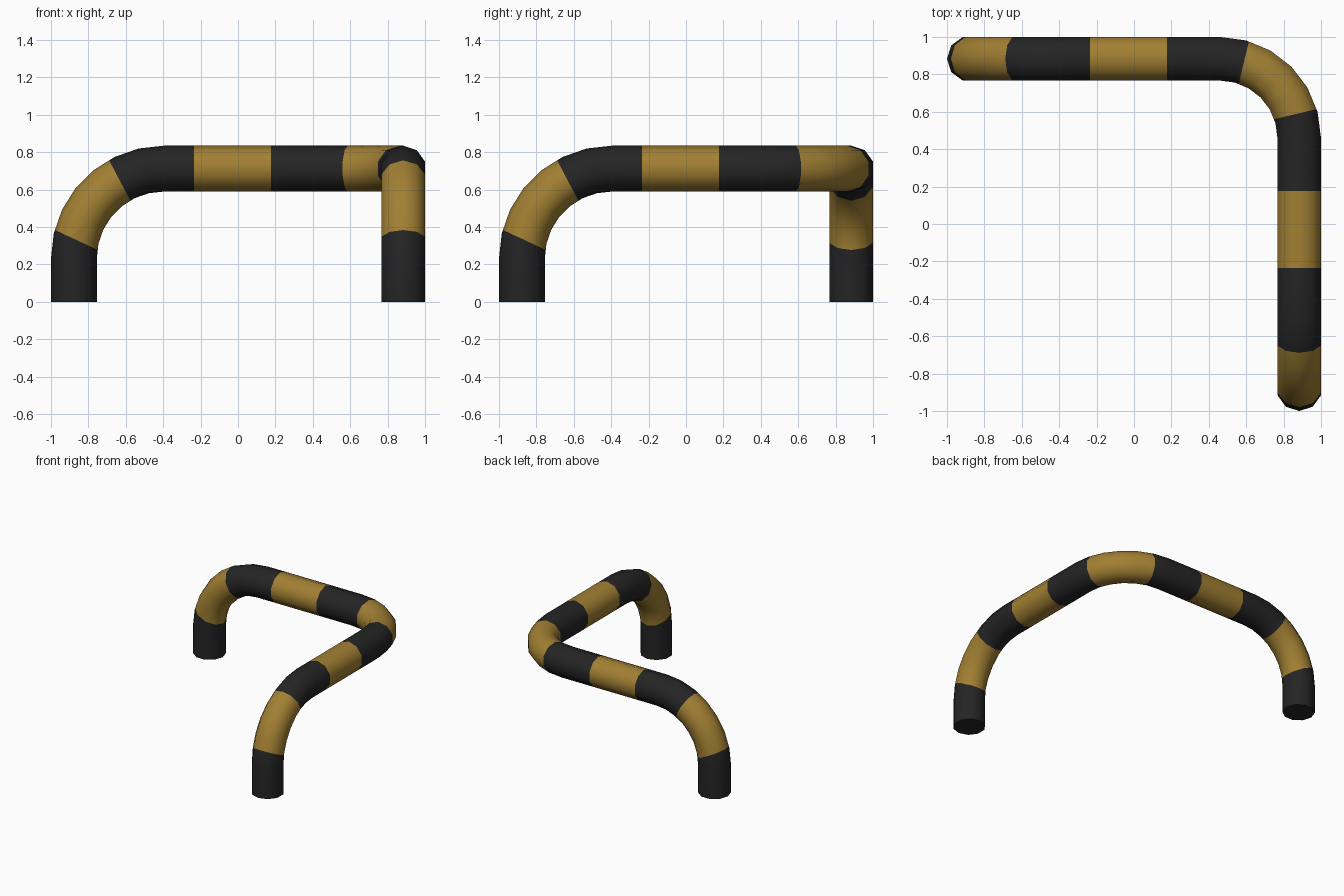
import bpy, bmesh, math
from mathutils import Vector, Matrix

if "Cube" in bpy.data.objects:
    bpy.data.objects.remove(bpy.data.objects["Cube"])

R = 0.1225          # tube radius
SIDES = 10
LEG, H = 0.8775, 0.7125   # leg offset and rail centre height
YC = 0.8835         # centre line of the rail
BEND, CORNER = 0.48, 0.425


def material(name, col):
    m = bpy.data.materials.new(name)
    m.diffuse_color = (*col, 1)
    m.use_nodes = True
    m.node_tree.nodes["Principled BSDF"].inputs["Base Color"].default_value = m.diffuse_color
    return m


black = material("black rubber", (0.018, 0.018, 0.018))
gold = material("dark yellow", (0.36, 0.215, 0.033))

# Path of one half: (centre, in-section axis, in-section axis)
Z, Y = Vector((0, 0, 1)), Vector((0, 1, 0))
path = [(Vector((-LEG, YC, 0)), Vector((-1, 0, 0)), Y)]
for i in range(8):      # upright to rail bend
    a = math.radians(90) * i / 7
    n = Vector((-math.cos(a), 0, math.sin(a)))
    path.append((Vector((-LEG + BEND, YC, H - BEND)) + n * BEND, n, Y))
for i in range(4):      # first half of the flat corner
    a = math.radians(15) * i
    b = Vector((math.sin(a), math.cos(a), 0))
    path.append((Vector((YC - CORNER, YC - CORNER, H)) + b * CORNER, Z, b))

# Sweep the section along the path
bm = bmesh.new()
rings = []
for c, n, b in path:
    angs = [2 * math.pi * k / SIDES for k in range(SIDES)]
    rings.append([bm.verts.new(c + R * (math.cos(t) * n + math.sin(t) * b)) for t in angs])
for r0, r1 in zip(rings, rings[1:]):
    for k in range(SIDES):
        j = (k + 1) % SIDES
        bm.faces.new((r0[k], r0[j], r1[j], r1[k]))
bm.faces.new(rings[0])

# Stripe borders: plane point and normal pointing along the path
cuts = [(Vector((-0.98, 0, 0.385)), Vector((0.105, 0, 0.225))),
        (Vector((-0.68, 0, 0.74)), Vector((0.19, 0, 0.10))),
        (Vector((-0.235, 0, 0)), Vector((1, 0, 0))),
        (Vector((0.177, 0, 0)), Vector((1, 0, 0))),
        (Vector((0.565, 0.77, 0)), Vector((0.21, -0.05, 0)))]
for p, n in cuts:
    bmesh.ops.bisect_plane(bm, geom=bm.verts[:] + bm.edges[:] + bm.faces[:],
                           plane_co=p, plane_no=n.normalized(), dist=1e-5)
for f in bm.faces:
    c = f.calc_center_median()
    f.material_index = sum((c - p).dot(n) > 0 for p, n in cuts) % 2

# Mirror the half across the diagonal x = y
dup = bmesh.ops.duplicate(bm, geom=bm.verts[:] + bm.edges[:] + bm.faces[:])["geom"]
swap = Matrix(((0, 1, 0, 0), (1, 0, 0, 0), (0, 0, 1, 0), (0, 0, 0, 1)))
bmesh.ops.transform(bm, matrix=swap, verts=[g for g in dup if isinstance(g, bmesh.types.BMVert)])
bmesh.ops.remove_doubles(bm, verts=bm.verts[:], dist=1e-4)
bmesh.ops.recalc_face_normals(bm, faces=bm.faces[:])

me = bpy.data.meshes.new("striped_corner_rail")
bm.to_mesh(me)
bm.free()
me.materials.append(black)
me.materials.append(gold)
rail = bpy.data.objects.new("striped_corner_rail", me)
bpy.context.collection.objects.link(rail)
bpy.context.view_layer.objects.active = rail
rail.select_set(True)
bpy.ops.object.shade_smooth_by_angle(angle=math.radians(50))
